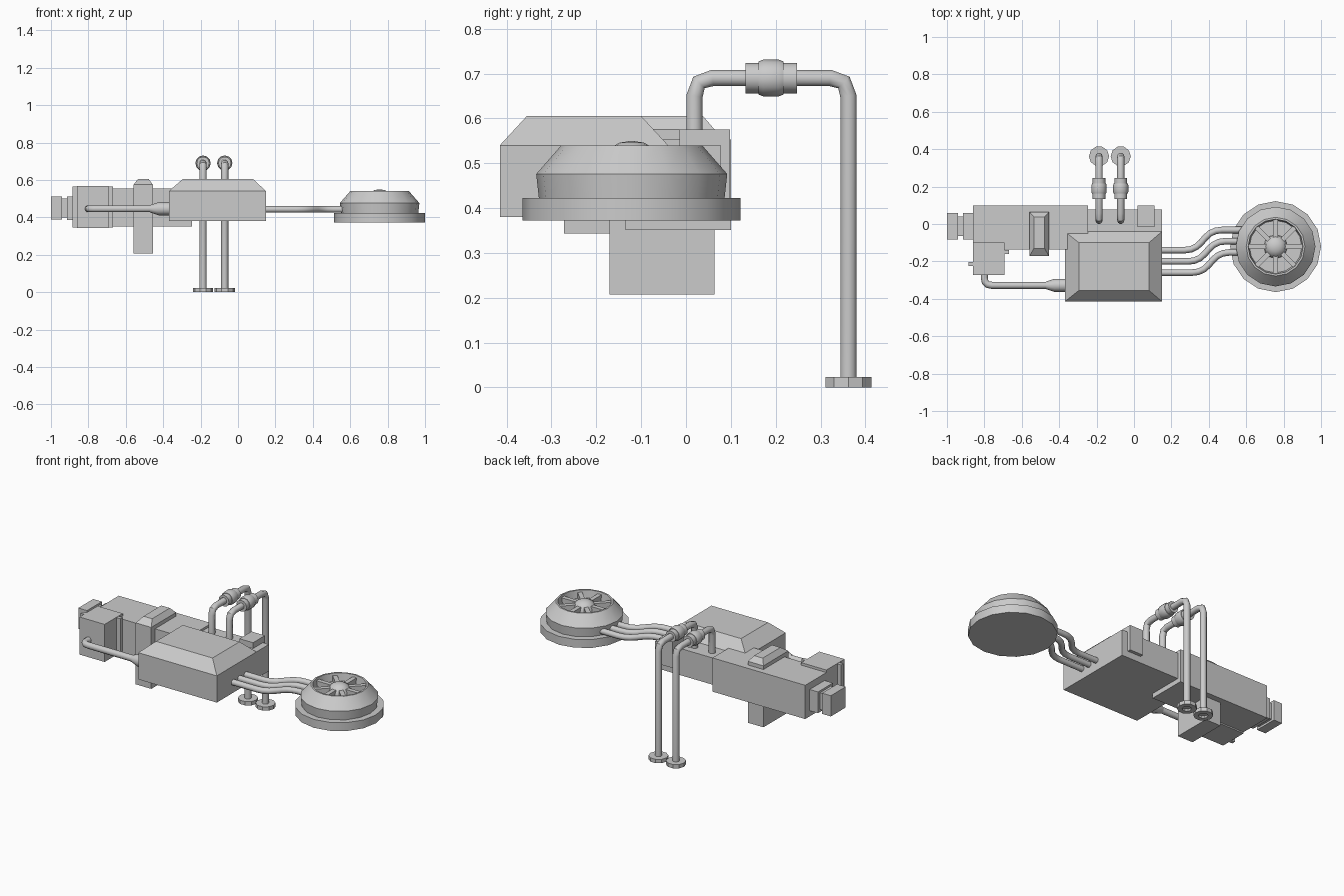
import bpy, bmesh, math
from mathutils import Vector, Matrix

if "Cube" in bpy.data.objects:
    bpy.data.objects.remove(bpy.data.objects["Cube"])


def finish(name, bm, smooth=None):
    bmesh.ops.recalc_face_normals(bm, faces=bm.faces)
    me = bpy.data.meshes.new(name)
    bm.to_mesh(me)
    bm.free()
    return link(name, me, smooth)


def link(name, me, smooth=None):
    ob = bpy.data.objects.new(name, me)
    bpy.context.collection.objects.link(ob)
    if smooth:
        bpy.ops.object.select_all(action='DESELECT')
        ob.select_set(True)
        bpy.context.view_layer.objects.active = ob
        bpy.ops.object.shade_smooth_by_angle(angle=math.radians(smooth))
    return ob


def box(name, x, y, z, roof=None):
    """Box from ranges; roof = (x range, y range, height) adds a sloped cap."""
    bm = bmesh.new()
    bmesh.ops.create_cube(bm, size=1)
    for v in bm.verts:
        v.co = Vector([r[0] if c < 0 else r[1] for c, r in zip(v.co, (x, y, z))])
    if roof:
        bm.normal_update()
        top = max(bm.faces, key=lambda f: f.calc_center_median().z)
        new = bmesh.ops.extrude_face_region(bm, geom=[top])['geom']
        bmesh.ops.delete(bm, geom=[top], context='FACES_ONLY')
        cx, cy = sum(x) / 2, sum(y) / 2
        for v in new:
            if isinstance(v, bmesh.types.BMVert):
                v.co = (roof[0][v.co.x > cx], roof[1][v.co.y > cy], roof[2])
    return finish(name, bm)


def lathe(name, profile, centre, sides, axis='Z', smooth=None):
    """Revolve (radius, height) points; zero radius closes the end."""
    bm = bmesh.new()
    rings = []
    for r, h in profile:
        if r == 0:
            rings.append([bm.verts.new((0, 0, h))] * sides)
        else:
            rings.append([bm.verts.new((r * math.cos(2 * math.pi * i / sides),
                                        r * math.sin(2 * math.pi * i / sides), h))
                          for i in range(sides)])
    for a, b in zip(rings, rings[1:]):
        for i in range(sides):
            j = (i + 1) % sides
            bm.faces.new(list(dict.fromkeys((a[i], a[j], b[j], b[i]))))
    rot = {'Z': Matrix(), 'X': Matrix.Rotation(math.pi / 2, 4, 'Y'),
           'Y': Matrix.Rotation(-math.pi / 2, 4, 'X')}[axis]
    bm.transform(Matrix.Translation(centre) @ rot)
    return finish(name, bm, smooth)


def tube(name, pts, radius, bend, steps=3):
    """Round pipe along a path whose inner corners are rounded."""
    pts = [Vector(p) for p in pts]
    path = [pts[0]]
    for a, p, b in zip(pts, pts[1:], pts[2:]):
        s, e = p + (a - p).normalized() * bend, p + (b - p).normalized() * bend
        for i in range(steps + 1):
            t = i / steps
            path.append(s * (1 - t) ** 2 + p * 2 * t * (1 - t) + e * t * t)
    path.append(pts[-1])
    cu = bpy.data.curves.new(name, 'CURVE')
    cu.dimensions = '3D'
    cu.bevel_depth, cu.bevel_resolution, cu.use_fill_caps = radius, 3, True
    sp = cu.splines.new('POLY')
    sp.points.add(len(path) - 1)
    for q, p in zip(sp.points, path):
        q.co = (*p, 1)
    tmp = bpy.data.objects.new(name + "_path", cu)
    bpy.context.collection.objects.link(tmp)
    dg = bpy.context.evaluated_depsgraph_get()
    me = bpy.data.meshes.new_from_object(tmp.evaluated_get(dg))
    bpy.data.objects.remove(tmp)
    return link(name, me, 40)


# Housings
box("main_housing", (-.37, .15), (-.415, -.04), (.38, .54),
    ((-.295, .08), (-.355, -.10), .605))
box("rear_housing", (-.25, .15), (-.05, .078), (.38, .54))
box("side_housing", (-.86, -.245), (-.135, .1), (.351, .553))
box("rear_clamp", (.02, .11), (-.015, .098), (.42, .575))
box("saddle_block", (-.558, -.455), (-.171, .064), (.207, .575),
    ((-.535, -.478), (-.13, .038), .605))

# End plug
box("plug_base", (-.915, -.85), (-.083, .058), (.385, .512))
box("plug_neck", (-.95, -.91), (-.065, .04), (.4, .5))
box("plug_cap", (-1, -.942), (-.083, .058), (.388, .512))

# Front junction box with side fins and feed pipe
box("junction_box", (-.86, -.693), (-.272, -.1), (.343, .568))
box("junction_fin_left", (-.885, -.85), (-.225, -.203), (.345, .566))
box("junction_fin_right", (-.7, -.667), (-.16, -.138), (.345, .566))
tube("feed_pipe", [(-.8, -.25, .446), (-.8, -.328, .446), (-.45, -.328, .446)], .019, .04)
lathe("feed_collar", [(0, -.47), (.02, -.47), (.035, -.425), (.035, -.36), (0, -.36)],
      (0, -.328, .446), 12, 'X', 40)

# Round drum: flange, wall, cone, recessed dish
DX, DY = .757, -.121
lathe("drum", [(0, .372), (.243, .372), (.243, .422), (.207, .422), (.213, .476),
               (.157, .54), (.147, .54), (.14, .495), (0, .495)], (DX, DY, 0), 16, smooth=25)
lathe("drum_hub", [(.064, .49), (.062, .51), (.05, .533), (.027, .546), (0, .55)],
      (DX, DY, 0), 12, smooth=40)
for i in range(8):
    spoke = box(f"drum_spoke_{i + 1}", (.045, .147), (-.013, .013), (.49, .527))
    spoke.location = (DX, DY, 0)
    spoke.rotation_euler.z = i * math.pi / 4

# Three cables from the main housing to the drum
for i in range(3):
    y0, x0 = -.14 - .06 * i, .325 + .02 * i
    tube(f"cable_{i + 1}", [(.13, y0, .443), (x0, y0, .443), (x0 + .09, y0 + .108, .443),
                            (.6, y0 + .108, .443)], .0175, .055)

# Two standing pipes with couplings and feet
for side, x in (("left", -.187), ("right", -.071)):
    tube(f"riser_{side}", [(x, .019, .5), (x, .019, .69), (x, .362, .69), (x, .362, .01)],
         .019, .04, 2)
    lathe(f"coupling_{side}", [(.019, .133), (.034, .133), (.034, .162), (.037, .162),
                               (.041, .172), (.041, .207), (.037, .217), (.034, .217),
                               (.034, .247), (.019, .247)], (x, 0, .69), 12, 'Y', 40)
    lathe(f"foot_{side}", [(0, .012), (.026, .012), (.026, 0), (.054, 0), (.054, .023),
                           (0, .023)], (x, .362, 0), 10)
